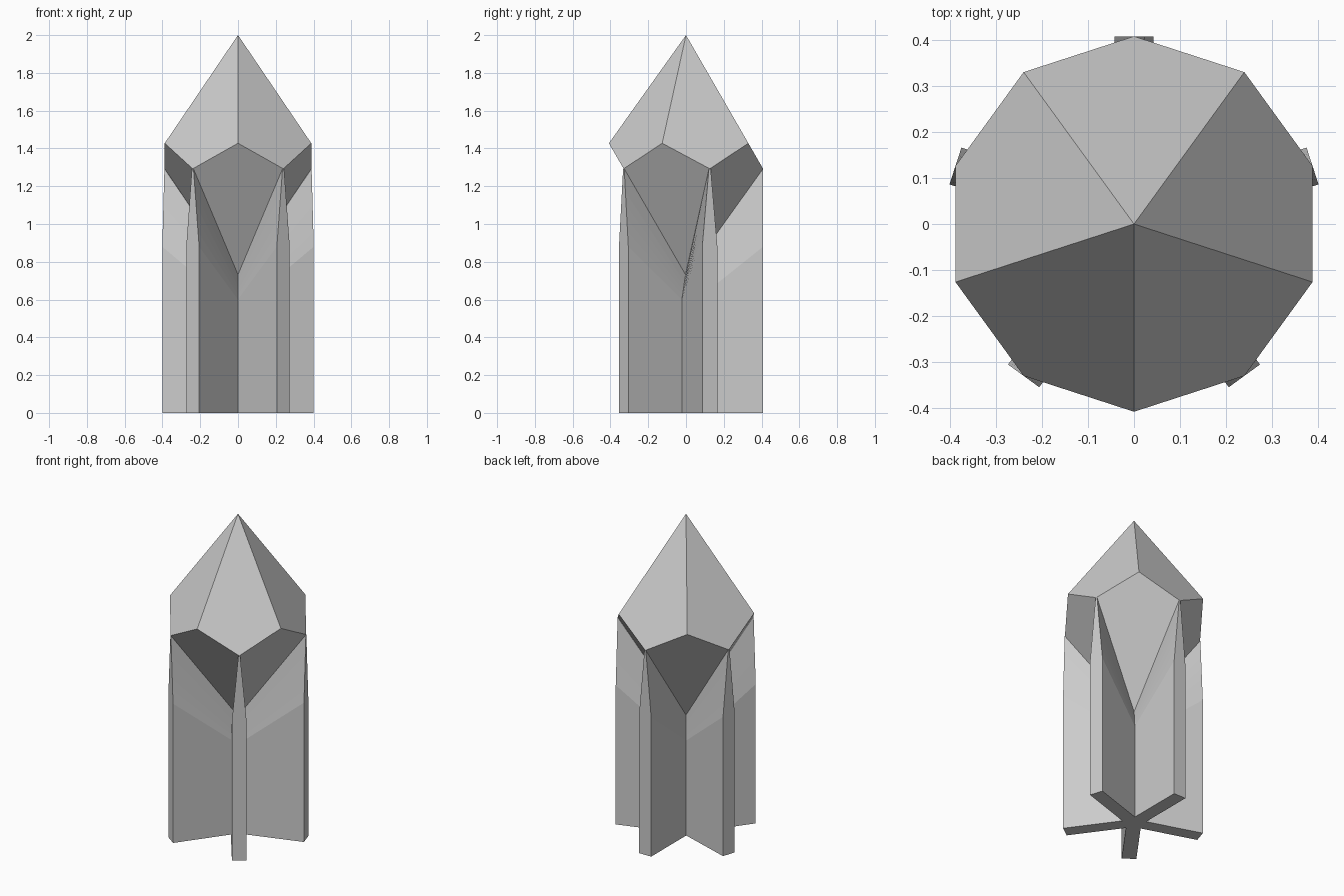
import bpy, bmesh
from math import sin, cos, pi, radians

cube = bpy.data.objects.get("Cube")
if cube:
    bpy.data.objects.remove(cube)

grey = bpy.data.materials.new("plain_grey")
grey.use_nodes = True
colour = (0.6, 0.6, 0.6, 1)
grey.diffuse_color = colour
grey.node_tree.nodes["Principled BSDF"].inputs["Base Color"].default_value = colour

SIDES = 5
STEP = 2 * pi / SIDES
RADIUS = 0.408
FIN_ANGLES = [radians(90) + i * STEP for i in range(SIDES)]


def polar(r, a, z):
    return (r * cos(a), r * sin(a), z)


def finish(name, bm):
    bmesh.ops.recalc_face_normals(bm, faces=bm.faces)
    mesh = bpy.data.meshes.new(name)
    bm.to_mesh(mesh)
    bm.free()
    mesh.materials.append(grey)
    obj = bpy.data.objects.new(name, mesh)
    bpy.context.collection.objects.link(obj)
    return obj


# Ten-sided gem: five upper and five lower kites around a zigzag girdle
MID, HALF = 1.36, 0.64
ZIG = HALF * 0.1056
bm = bmesh.new()
top = bm.verts.new((0, 0, MID + HALF))
bottom = bm.verts.new((0, 0, MID - HALF))
low = [bm.verts.new(polar(RADIUS, a, MID - ZIG)) for a in FIN_ANGLES]
high = [bm.verts.new(polar(RADIUS, a + STEP / 2, MID + ZIG)) for a in FIN_ANGLES]
for i in range(SIDES):
    j = (i + 1) % SIDES
    bm.faces.new((top, high[i], low[j], high[j]))
    bm.faces.new((bottom, low[i], high[i], low[j]))
finish("gem", bm)

# Stand: five fins lofted as star sections, thinning towards the gem edges
# Each section: half thickness, height at the inner corner, height at the rim
THICK, THIN = 0.042, 0.005
START, END = 0.88, MID - ZIG
sections = [(THICK, 0, 0)]
for rim in (START, 0.96, 1.03, 1.10, 1.17, END):
    t = (rim - START) / (END - START)
    sections.append((THICK + (THIN - THICK) * t, 0.6 + 0.132 * t, rim))

bm = bmesh.new()
rings = []
for half, inner_z, rim_z in sections:
    ring = []
    for a in FIN_ANGLES:
        ring.append(bm.verts.new(polar(half / sin(STEP / 2), a - STEP / 2, inner_z)))
        for side in (1, -1):
            ring.append(bm.verts.new((RADIUS * cos(a) + side * half * sin(a),
                                      RADIUS * sin(a) - side * half * cos(a), rim_z)))
    rings.append(ring)
n = len(rings[0])
for lower, upper in zip(rings, rings[1:]):
    for i in range(n):
        j = (i + 1) % n
        bm.faces.new((lower[i], lower[j], upper[j], upper[i]))
bm.faces.new(rings[0][::-1])
hub = bm.verts.new((0, 0, MID - HALF))
for i in range(n):
    bm.faces.new((rings[-1][i], rings[-1][(i + 1) % n], hub))
finish("finned_stand", bm)
